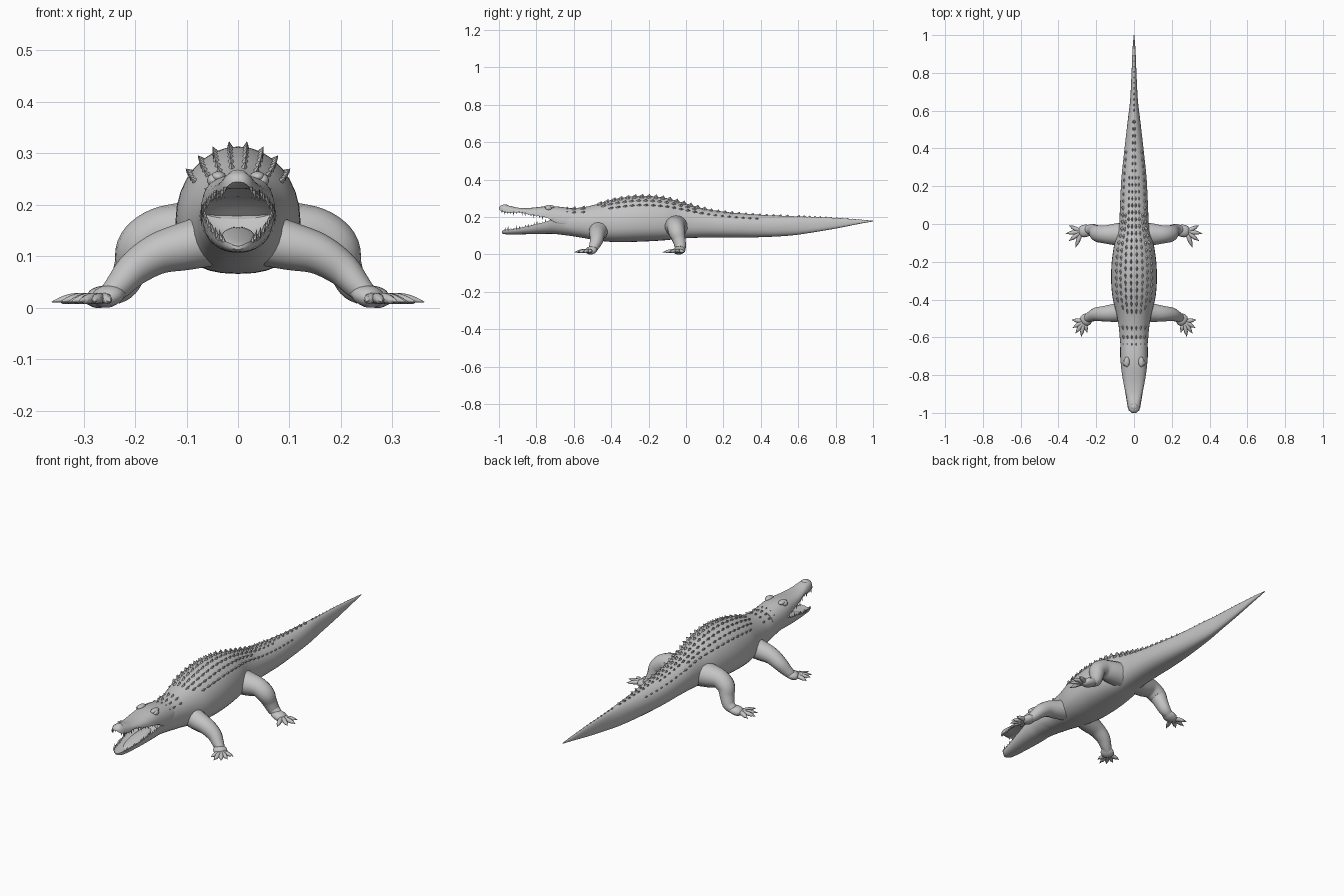
import bpy, bmesh, math
from mathutils import Vector, Matrix

cube = bpy.data.objects.get("Cube")
if cube:
    bpy.data.objects.remove(cube, do_unlink=True)

GREY = (0.55, 0.55, 0.55, 1)
hide = bpy.data.materials.new("grey_hide")
hide.use_nodes = True
hide.diffuse_color = GREY
hide.node_tree.nodes["Principled BSDF"].inputs["Base Color"].default_value = GREY


def finish(name, bm, smooth=True):
    bmesh.ops.recalc_face_normals(bm, faces=bm.faces)
    mesh = bpy.data.meshes.new(name)
    bm.to_mesh(mesh)
    bm.free()
    mesh.materials.append(hide)
    ob = bpy.data.objects.new(name, mesh)
    bpy.context.collection.objects.link(ob)
    if smooth:
        bpy.ops.object.select_all(action='DESELECT')
        ob.select_set(True)
        bpy.context.view_layer.objects.active = ob
        bpy.ops.object.shade_smooth_by_angle(angle=math.radians(50))
    return ob


def interp(keys, t):
    """Smooth value between keys; the first entry of each key is its parameter."""
    last = len(keys) - 1
    i = max(0, min(last - 1, sum(k[0] <= t for k in keys) - 1))
    p, a, b, n = keys[max(i - 1, 0)], keys[i], keys[i + 1], keys[min(i + 2, last)]
    h = b[0] - a[0]
    u = (t - a[0]) / h
    out = []
    for j in range(1, len(a)):
        ma = (b[j] - p[j]) / (b[0] - p[0]) * h
        mb = (n[j] - a[j]) / (n[0] - a[0]) * h
        d = b[j] - a[j]
        out.append(a[j] + u * (ma + u * ((3 * d - 2 * ma - mb) + u * (ma + mb - 2 * d))))
    return out


def skin(name, rings):
    bm = bmesh.new()
    loops = [[bm.verts.new(p) for p in ring] for ring in rings]
    n = len(loops[0])
    for a, b in zip(loops, loops[1:]):
        for i in range(n):
            bm.faces.new((a[i], a[(i + 1) % n], b[(i + 1) % n], b[i]))
    bm.faces.new(loops[0])
    bm.faces.new(loops[-1])
    return finish(name, bm)


def section(keys, y, angle, e_up=1.0, e_low=0.8):
    """Point on a cross-section with separate upper and lower halves."""
    hw, top, mid, bottom = interp(keys, y)
    c, s = math.cos(angle), math.sin(angle)
    e = e_up if s > 0 else e_low
    height = top - mid if s > 0 else mid - bottom
    return Vector((hw * math.copysign(abs(c) ** e, c), y,
                   mid + height * math.copysign(abs(s) ** e, s)))


def loft(name, keys, steps, n=32, **shape):
    y0, y1 = keys[0][0], keys[-1][0]
    ys = [y0 + (y1 - y0) * i / steps for i in range(steps + 1)]
    return skin(name, [[section(keys, y, math.tau * k / n, **shape) for k in range(n)]
                       for y in ys])


def tube(name, points, ref, flat=1.0, per=5, n=14):
    """Round limb through (x, y, z, radius) points, squashed along ref."""
    keys = [(i, *p) for i, p in enumerate(points)]
    total = (len(keys) - 1) * per
    rings = []
    for i in range(total + 1):
        t = i / per
        x, y, z, r = interp(keys, t)
        ahead = Vector(interp(keys, min(t + .05, len(keys) - 1))[:3])
        behind = Vector(interp(keys, max(t - .05, 0))[:3])
        tangent = (ahead - behind).normalized()
        side = tangent.cross(Vector(ref)).normalized()
        up = side.cross(tangent)
        rings.append([Vector((x, y, z)) + r * (math.cos(a) * side + flat * math.sin(a) * up)
                      for a in (math.tau * k / n for k in range(n))])
    return skin(name, rings)


def spike(bm, pos, up, half_w, half_l, height, n):
    """Small pyramid, long in the y direction."""
    up = up.normalized()
    side = Vector((0, 1, 0)).cross(up).normalized()
    along = up.cross(side)
    base = [bm.verts.new(pos + side * half_w * math.cos(math.tau * k / n)
                         + along * half_l * math.sin(math.tau * k / n)) for k in range(n)]
    tip = bm.verts.new(pos + up * height + along * half_l * 0.4)
    for k in range(n):
        bm.faces.new((base[k], base[(k + 1) % n], tip))


def ellipsoid(name, loc, size, tilt=0.0):
    bm = bmesh.new()
    m = Matrix.Translation(loc) @ Matrix.Rotation(tilt, 4, 'X') @ Matrix.Diagonal((*size, 1))
    bmesh.ops.create_uvsphere(bm, u_segments=20, v_segments=12, radius=1, matrix=m)
    return finish(name, bm)


# Trunk and tail: y, half width, top, widest height, bottom
BODY = [(-.72, .062, .245, .17, .125), (-.62, .074, .247, .17, .1), (-.55, .08, .252, .165, .088),
        (-.48, .092, .268, .165, .075), (-.38, .115, .296, .165, .066), (-.25, .121, .313, .17, .068),
        (-.12, .107, .304, .17, .075), (-.02, .081, .278, .17, .085), (.1, .074, .244, .165, .09),
        (.25, .066, .223, .155, .09), (.4, .05, .211, .15, .092), (.55, .033, .205, .15, .1),
        (.65, .021, .201, .15, .113), (.8, .013, .195, .16, .138), (.92, .008, .187, .172, .162),
        (1, .002, .18, .178, .176)]
loft("body_and_tail", BODY, 90)

# Open jaws: the mouth side of each is hollowed
UPPER = [(-1, .012, .252, .242, .244), (-.985, .027, .264, .23, .238), (-.95, .036, .261, .222, .232),
         (-.9, .043, .25, .225, .232), (-.85, .054, .248, .216, .225), (-.8, .063, .252, .206, .216),
         (-.75, .069, .257, .198, .206), (-.7, .073, .257, .175, .16), (-.61, .072, .246, .17, .11)]
LOWER = [(-.985, .012, .12, .124, .113), (-.97, .029, .12, .131, .108), (-.9, .044, .123, .14, .107),
         (-.8, .061, .134, .162, .109), (-.74, .068, .145, .178, .11), (-.7, .071, .2, .195, .109),
         (-.61, .073, .235, .17, .098)]
loft("upper_jaw", UPPER, 40, e_up=0.8, e_low=1.0)
loft("lower_jaw", LOWER, 40, e_up=1.0, e_low=0.8)
ellipsoid("tongue", (0, -.82, .135), (.034, .11, .012), 0.17)
ellipsoid("nostril_bump", (0, -.968, .257), (.019, .018, .011))

# Teeth along both rims
for name, keys, way, y_start in (("upper_teeth", UPPER, -1, -.985), ("lower_teeth", LOWER, 1, -.968)):
    bm = bmesh.new()
    for i in range(15):
        y = y_start + i * 0.0155
        hw, _, rim, _ = interp(keys, y)
        size = 0.016 + 0.007 * math.sin(i * 1.9)
        for s in (1, -1):
            spike(bm, Vector((s * hw * 0.93, y, rim - way * 0.004)),
                  Vector((s * 0.2, 0, way)), .0045, .0045, size, 6)
    finish(name, bm)

# Rows of back scutes, nape scutes and the single tail crest
bm = bmesh.new()


def scute(y, fraction, size):
    hw, top, mid, _ = interp(BODY, y)
    for s in ((1, -1) if fraction else (1,)):
        p = section(BODY, y, math.acos(s * fraction))
        up = Vector((p.x / hw ** 2, 0, (p.z - mid) / (top - mid) ** 2)).normalized()
        spike(bm, p - up * 0.003, up, .007 * size, .017 * size, .015 * size, 4)


for fraction, start, end in ((.13, -.46, .6), (.37, -.46, .3), (.58, -.44, .1), (.76, -.4, .45)):
    count = int((end - start) / 0.037)
    for i in range(count):
        y = start + i * 0.037
        scute(y, fraction, 1.0 if y < 0.1 else 0.8)
for y in (-.64, -.6, -.55):
    for fraction in (.15, .45, .72):
        scute(y, fraction, 0.9)
for i in range(13):
    scute(.6 + i * 0.029, 0, 0.75 - i * 0.035)
finish("back_scutes", bm, smooth=False)

# Limbs: path points, palm centre, toe tips
FRONT = ([(.04, -.46, .135, .052), (.1, -.47, .12, .047), (.155, -.475, .105, .04),
          (.2, -.478, .077, .034), (.23, -.49, .045, .027), (.25, -.5, .024, .021)],
         (.265, -.515), [(.33, -.508), (.325, -.55), (.31, -.58), (.28, -.597), (.248, -.575)])
HIND = ([(.03, -.05, .15, .062), (.1, -.055, .15, .056), (.155, -.055, .147, .046),
         (.193, -.05, .12, .042), (.207, -.038, .08, .034), (.222, -.03, .045, .029),
         (.245, -.03, .026, .023)],
        (.278, -.04), [(.345, -.008), (.362, -.05), (.345, -.09), (.31, -.125)])

for label, (path, palm, tips) in (("front", FRONT), ("hind", HIND)):
    for side, s in (("left", 1), ("right", -1)):
        tube(f"{side}_{label}_leg", [(s * x, y, z, r) for x, y, z, r in path], (0, 1, 0), 1.05)
        wrist = path[-2]
        tube(f"{side}_{label}_foot",
             [(s * wrist[0], wrist[1], .03, .02), (s * (wrist[0] + palm[0]) / 2, (wrist[1] + palm[1]) / 2, .024, .032),
              (s * palm[0], palm[1], .018, .03),
              (s * (palm[0] * 1.3 - wrist[0] * .3), palm[1] * 1.3 - wrist[1] * .3, .014, .012)],
             (0, 0, 1), 0.65)
        for i, (tx, ty) in enumerate(tips):
            def along(f, z, r):
                return (s * (palm[0] + (tx - palm[0]) * f), palm[1] + (ty - palm[1]) * f, z, r)
            tube(f"{side}_{label}_toe_{i + 1}",
                 [along(0, .018, .012), along(.45, .018, .0115), along(.72, .015, .009),
                  along(.8, .015, .006), along(1, .011, .0008)], (0, 0, 1), 0.9, per=3, n=8)

# Raised eyes with brow ridges
for side, s in (("left", 1), ("right", -1)):
    ellipsoid(f"{side}_eye", (s * .047, -.735, .247), (.013, .017, .013))
    ellipsoid(f"{side}_brow", (s * .038, -.73, .254), (.015, .027, .011))
